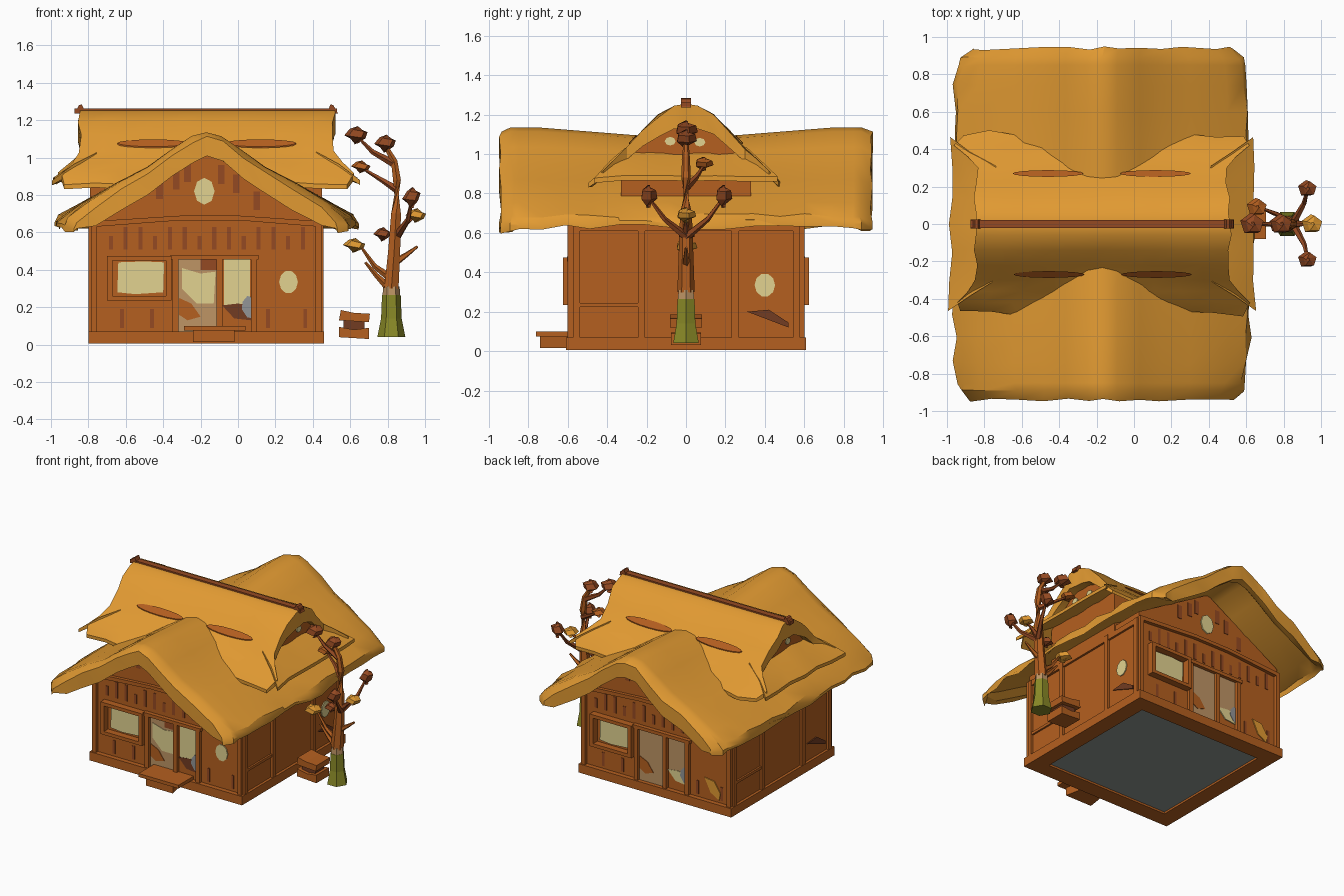
import bpy, bmesh, math, random
from mathutils import Vector

random.seed(4)
CX = -0.17  # centre line of the hut


def material(name, col):
    m = bpy.data.materials.new(name)
    m.diffuse_color = (*col, 1)
    return m


THATCH = material("golden_thatch", (0.76, 0.325, 0.032))
WOOD = material("warm_wood", (0.46, 0.115, 0.014))
BROWN = material("plank_brown", (0.30, 0.068, 0.016))
DARK = material("dark_wood", (0.17, 0.045, 0.016))
CREAM = material("cream_glow", (0.76, 0.65, 0.28))
TAN = material("tan_door", (0.52, 0.30, 0.13))
GREEN = material("moss_green", (0.25, 0.25, 0.02))
GREY = material("stone_grey", (0.29, 0.30, 0.31))
FLOOR = material("floor_grey", (0.27, 0.30, 0.275))


def mesh(name, verts, faces, mat, smooth=False):
    me = bpy.data.meshes.new(name)
    me.from_pydata([tuple(v) for v in verts], [], faces)
    bm = bmesh.new()
    bm.from_mesh(me)
    bmesh.ops.recalc_face_normals(bm, faces=bm.faces)
    bm.to_mesh(me)
    bm.free()
    me.materials.append(mat)
    ob = bpy.data.objects.new(name, me)
    bpy.context.collection.objects.link(ob)
    if smooth:
        bpy.ops.object.select_all(action='DESELECT')
        ob.select_set(True)
        bpy.context.view_layer.objects.active = ob
        bpy.ops.object.shade_smooth_by_angle(angle=math.radians(30))
    return ob


def prism(name, pts, axis, a, b, mat, s=1):
    """Extrude a 2D outline along an axis; s=-1 turns it half round the hut."""
    n = len(pts)
    place = {'x': lambda p, d: (d, p[0], p[1]), 'y': lambda p, d: (p[0], d, p[1]),
             'z': lambda p, d: (p[0], p[1], d)}[axis]
    v = [place(p, d) for d in (a, b) for p in pts]
    v = [(CX + s * (x - CX), s * y, z) for x, y, z in v]
    f = [tuple(range(n)), tuple(range(n, 2 * n))]
    f += [(i, (i + 1) % n, n + (i + 1) % n, n + i) for i in range(n)]
    return mesh(name, v, f, mat)


def rect(u0, u1, w0, w1):
    return [(u0, w0), (u1, w0), (u1, w1), (u0, w1)]


def oval(u, w, ru, rw, n=10):
    return [(u + ru * math.cos(k * math.tau / n), w + rw * math.sin(k * math.tau / n)) for k in range(n)]


def sheet(name, top, thick, mat):
    """Closed slab from a grid of top points and a thickness per point."""
    R, C = len(top), len(top[0])
    v = [Vector(p) for row in top for p in row]
    v += [Vector((p[0], p[1], p[2] - t)) for row, tr in zip(top, thick) for p, t in zip(row, tr)]
    N, f = R * C, []
    for i in range(R - 1):
        for j in range(C - 1):
            q = (i * C + j, i * C + j + 1, (i + 1) * C + j + 1, (i + 1) * C + j)
            f += [q, tuple(N + k for k in q)]
    rim = [j for j in range(C)] + [i * C + C - 1 for i in range(1, R)]
    rim += [(R - 1) * C + j for j in range(C - 2, -1, -1)] + [i * C for i in range(R - 2, 0, -1)]
    f += [(a, b, N + b, N + a) for a, b in zip(rim, rim[1:] + rim[:1])]
    return mesh(name, v, f, mat, True)


def lerp(tab, t):
    for (a, za), (b, zb) in zip(tab, tab[1:]):
        if t <= b:
            return za + (zb - za) * (t - a) / (b - a)
    return tab[-1][1]


def jit(a):
    return random.uniform(-a, a)


# Plinth, floor and walls
for s in (1, -1):
    prism("plinth_long_side", rect(-0.80, 0.46, 0.005, 0.07), 'y', -0.61, -0.49, WOOD, s)
    prism("plinth_short_side", rect(-0.49, 0.49, 0.005, 0.07), 'x', 0.34, 0.46, WOOD, s)
prism("floor", rect(-0.69, 0.35, -0.5, 0.5), 'z', 0.02, 0.03, FLOOR)
prism("walls", [(-0.78, 0.03), (0.44, 0.03), (0.44, 0.70), (CX, 1.055), (-0.78, 0.70)],
      'y', -0.575, 0.575, WOOD)
prism("upper_walls", [(-0.33, 0.62), (0.33, 0.62), (0.33, 0.95), (0.22, 1.06), (0.12, 1.13),
                      (0, 1.18), (-0.12, 1.13), (-0.22, 1.06), (-0.33, 0.95)],
      'x', CX - 0.62, CX + 0.62, WOOD)

W = -0.575  # front wall plane; the back repeats it turned half round
for s in (1, -1):
    # Posts and beams of the gable fronts
    for x, h in ((-0.77, 0.66), (-0.335, 0.47), (-0.10, 0.47), (0.085, 0.47), (0.43, 0.66)):
        prism("front_post", rect(x - 0.016, x + 0.016, 0.05, h), 'y', W - 0.025, W, WOOD, s)
    prism("door_beam", rect(-0.36, 0.11, 0.455, 0.48), 'y', W - 0.03, W, WOOD, s)
    prism("gable_beam", [(-0.77, 0.63), (-0.3, 0.665), (0, 0.665), (0.44, 0.63),
                         (0.44, 0.66), (0, 0.69), (-0.3, 0.69), (-0.77, 0.66)], 'y', W - 0.025, W, WOOD, s)
    # Framed window
    for r in (rect(-0.70, -0.355, 0.45, 0.475), rect(-0.70, -0.355, 0.235, 0.26),
              rect(-0.70, -0.67, 0.26, 0.45), rect(-0.385, -0.355, 0.26, 0.45)):
        prism("window_frame", r, 'y', W - 0.05, W, WOOD, s)
    prism("window_pane", [(-0.645, 0.28), (-0.55, 0.27), (-0.40, 0.28), (-0.395, 0.44), (-0.5, 0.445), (-0.64, 0.44)],
          'y', W - 0.008, W, CREAM, s)
    # Door panels with painted patches; the back ones are plainer
    prism("door", rect(-0.318, -0.116, 0.05, 0.455), 'y', W - 0.005, W, TAN, s)
    if s > 0:
        prism("door_light", [(-0.30, 0.41), (-0.30, 0.30), (-0.22, 0.22), (-0.13, 0.22), (-0.12, 0.39), (-0.2, 0.38)],
              'y', W - 0.008, W, CREAM)
        prism("door_top_patch", rect(-0.20, -0.116, 0.40, 0.455), 'y', W - 0.007, W, BROWN)
    prism("door_patch", [(-0.316, 0.25), (-0.25, 0.22), (-0.2, 0.15), (-0.27, 0.13), (-0.316, 0.16)],
          'y', W - 0.009, W, WOOD, s)
    prism("side_light", rect(-0.075, 0.065, 0.21, 0.455), 'y', W - 0.005, W, CREAM if s > 0 else TAN, s)
    prism("side_light_dark_patch", [(-0.085, 0.21), (-0.02, 0.14), (0.07, 0.13), (0.06, 0.21), (0.0, 0.22)],
          'y', W - 0.007, W, DARK if s > 0 else CREAM, s)
    prism("side_light_grey_patch", [(0.02, 0.19), (0.05, 0.145), (0.095, 0.14), (0.095, 0.25), (0.05, 0.26), (0.025, 0.23)],
          'y', W - 0.009, W, GREY, s)
    # Gable windows
    prism("gable_window", oval(-0.18, 0.82, 0.055, 0.072, 8), 'y', W - 0.008, W, CREAM, s)
    for y, z in ((0.07, 1.06), (-0.08, 1.065)):
        prism("upper_gable_window", oval(y, z, 0.028, 0.022, 8), 'x', CX + 0.62, CX + 0.627, CREAM, s)
    # Painted plank streaks
    for k in range(14):
        x = -0.68 + k * 0.079
        prism("plank_streak", rect(x - 0.011, x + 0.011, 0.51, 0.51 + 0.07 + 0.05 * (k % 3 > 0)),
              'y', W - 0.004, W, BROWN, s)
    for x, z in ((-0.42, 0.78), (-0.33, 0.83), (-0.27, 0.87), (-0.09, 0.86), (-0.01, 0.81), (0.1, 0.72)):
        prism("gable_streak", rect(x - 0.018, x + 0.018, z, z + 0.1), 'y', W - 0.004, W, BROWN, s)
    for x in (-0.62, -0.46, 0.16, 0.36):
        prism("low_streak", rect(x - 0.01, x + 0.01, 0.09, 0.19), 'y', W - 0.004, W, BROWN, s)
    # Side wall framing
    for y in (-0.555, -0.225, 0.25, 0.56):
        prism("side_post", rect(y - 0.018, y + 0.018, 0.05, 0.65), 'x', 0.43, 0.458, WOOD, s)
    prism("side_rail", rect(-0.54, -0.24, 0.225, 0.245), 'x', 0.43, 0.453, WOOD, s)
    prism("side_top_rail", rect(-0.56, 0.56, 0.61, 0.65), 'x', 0.43, 0.455, WOOD, s)
    prism("side_brace", [(0.31, 0.20), (0.52, 0.12), (0.52, 0.145), (0.42, 0.21)], 'x', 0.43, 0.448, DARK, s)

# Round windows, and the low golden patch on the back wall
prism("round_window", oval(0.27, 0.335, 0.05, 0.062), 'y', W - 0.007, W, CREAM)
prism("side_window", oval(0.40, 0.335, 0.052, 0.06), 'x', 0.44, 0.447, CREAM)
prism("back_patch", [(0.22, 0.23), (0.30, 0.22), (0.35, 0.14), (0.34, 0.09), (0.27, 0.13)], 'y', W - 0.007, W, THATCH, -1)

# Front step
prism("step_plate", rect(-0.29, 0.04, -0.76, -0.58), 'z', 0.075, 0.1, WOOD)
prism("step_base", [(-0.24, -0.74), (-0.02, -0.74), (-0.05, -0.6), (-0.22, -0.6)], 'z', 0.015, 0.075, WOOD)

# Lower thatch: ridge runs front to back, rounded corners, ragged eaves, thick lip at the gables
SLOPE = [(0, 1.135), (0.08, 1.115), (0.2, 1.035), (0.32, 0.95), (0.48, 0.87), (0.68, 0.755), (0.78, 0.685), (0.805, 0.65)]
ENDS = [(0, 1), (0.5, 0.985), (0.75, 0.975), (0.87, 0.955), (0.94, 0.87)]
THICK = [(0, 0.125), (0.4, 0.135), (0.66, 0.13), (0.805, 0.035)]
ts = [-t for t, _ in SLOPE[:0:-1]] + [t for t, _ in SLOPE]
ys = [0.94, 0.89, 0.85, 0.74, 0.6, 0.48, 0.34, 0.2, 0.08]
ys = [-y for y in ys] + ys[::-1]
top, thick = [], []
for y in ys:
    row, tr = [], []
    for t in ts:
        a, edge = abs(t), abs(t) > 0.7 or abs(y) > 0.9
        k = 1 - (1 - lerp(ENDS, abs(y))) * a / 0.8
        z = lerp(SLOPE, a) - max(0, 1 - a / 0.5) * 0.06 * max(0, 1 - abs(y) / 0.75)
        z -= 0.03 if abs(y) > 0.92 else 0
        e = 0.016 if edge else 0
        row.append((CX + t * k + jit(e), y + jit(e * 0.6), z + jit(e * 0.8)))
        tr.append(lerp(THICK, a) - 0.02 if abs(y) > 0.92 else lerp(THICK, a) * (1 if abs(y) > 0.86 else 0.6))
    top.append(row)
    thick.append(tr)
sheet("lower_thatch_roof", top, thick, THATCH)

# Upper thatch: ridge runs left to right, flaring at the eaves
UP = [(0, 1.255), (0.06, 1.245), (0.14, 1.195), (0.22, 1.115), (0.30, 1.03), (0.36, 0.975), (0.42, 0.92), (0.48, 0.865)]
LEN = [(0, 0.685), (0.14, 0.685), (0.22, 0.67), (0.30, 0.675), (0.36, 0.72), (0.42, 0.785), (0.48, 0.75)]
us = [-t for t, _ in UP[:0:-1]] + [t for t, _ in UP]
top = [[(CX + j / 5 * lerp(LEN, abs(u)) + jit(0.012), u + jit(0.022 if abs(u) > 0.45 else 0),
         lerp(UP, abs(u)) + (jit(0.01) if abs(u) > 0.1 else 0)) for j in range(-5, 6)] for u in us]
sheet("upper_thatch_roof", top, [[0.13 - 0.22 * abs(u)] * 11 for u in us], THATCH)
for s in (1, -1):
    # Hip skirt under each upper gable
    top = [[(CX + s * (x + jit(0.014)), v * w, z + jit(0.008)) for x, w, z in
            ((0.58, 0.31, 1.03), (0.70, 0.385, 0.96), (0.81, 0.465, 0.885))]
           for v in (-1, -0.66, -0.33, 0, 0.33, 0.66, 1)]
    sheet("hip_skirt", top, [[0.05, 0.045, 0.025]] * 7, THATCH)
    # Ridge tips and painted roof slits
    prism("ridge_tip", [(0.48, 1.25), (0.535, 1.235), (0.51, 1.28), (0.495, 1.285)], 'y', -0.025, 0.025, BROWN, s)
    for x in (-0.455, 0.12):
        pts = oval(x, -0.27, 0.19, 0.018, 16)
        n = len(pts)
        v = [(CX + s * (a - CX), s * b, lerp(UP, abs(b)) + dz) for dz in (0.016, 0.009) for a, b in pts]
        f = [tuple(range(n)), tuple(range(n, 2 * n))]
        mesh("roof_slit", v, f + [(i, (i + 1) % n, n + (i + 1) % n, n + i) for i in range(n)], WOOD)
prism("ridge_pole", rect(-0.022, 0.022, 1.235, 1.262), 'x', -0.875, 0.53, BROWN)


def limb(name, pts, radii, mat, n=6):
    """Tapering limb with flat sides along a path."""
    P, v = [Vector(p) for p in pts], []
    for i, (p, r) in enumerate(zip(P, radii)):
        q = (P[min(i + 1, len(P) - 1)] - P[max(i - 1, 0)]).to_track_quat('Z', 'Y')
        v += [p + q @ Vector((r * math.cos(k * math.tau / n), r * math.sin(k * math.tau / n), 0)) for k in range(n)]
    f = [tuple(range(n)), tuple(range(len(v) - n, len(v)))]
    f += [(i * n + k, i * n + (k + 1) % n, (i + 1) * n + (k + 1) % n, (i + 1) * n + k)
          for i in range(len(P) - 1) for k in range(n)]
    return mesh(name, v, f, mat)


# Tree: mossy foot, trunk bending over the roof, twigs and pods
limb("tree_foot", [(0.82, 0, 0.04), (0.82, 0, 0.14), (0.82, 0, 0.265)], (0.075, 0.055, 0.05), GREEN)
limb("tree_collar", [(0.82, 0, 0.265), (0.82, 0, 0.31)], (0.047, 0.044), TAN)
limb("tree_trunk", [(0.82, 0, 0.3), (0.835, 0, 0.5), (0.845, 0, 0.7), (0.85, 0, 0.88), (0.835, 0, 0.98), (0.79, 0, 1.06)],
     (0.044, 0.037, 0.03, 0.024, 0.02, 0.013), WOOD)
TWIGS = [((0.80, 0, 0.31), (0.74, 0, 0.37), (0.68, 0, 0.44)), ((0.84, 0, 0.44), (0.90, 0, 0.48), (0.96, 0, 0.525)),
         ((0.81, 0, 0.36), (0.73, 0, 0.42), (0.66, 0, 0.52)), ((0.85, 0, 0.6), (0.89, 0, 0.64), (0.94, 0, 0.68)),
         ((0.85, 0, 0.58), (0.91, -0.11, 0.67), (0.93, -0.19, 0.78)), ((0.85, 0, 0.58), (0.91, 0.11, 0.67), (0.93, 0.19, 0.78)),
         ((0.85, 0, 0.83), (0.77, 0.05, 0.88), (0.67, 0.09, 0.94)), ((0.83, 0, 0.97), (0.72, 0, 1.03), (0.65, 0, 1.10))]
for t in TWIGS:
    limb("twig", t, (0.022, 0.014, 0.007), BROWN if t[0][2] > 0.5 else WOOD, 5)
PODS = [((0.635, 0, 1.12), (0.06, 0.055, 0.045), BROWN), ((0.79, 0, 1.075), (0.055, 0.05, 0.045), BROWN),
        ((0.66, 0.09, 0.95), (0.05, 0.045, 0.03), WOOD), ((0.93, -0.19, 0.785), (0.045, 0.04, 0.055), BROWN),
        ((0.93, 0.19, 0.785), (0.045, 0.04, 0.055), BROWN), ((0.955, 0, 0.69), (0.052, 0.045, 0.035), THATCH),
        ((0.625, 0, 0.53), (0.058, 0.05, 0.035), THATCH), ((0.775, 0, 0.59), (0.045, 0.035, 0.035), BROWN)]
for c, r, m in PODS:
    x, y, z = c
    limb("pod", [(x, y, z - r[2]), (x - 0.01, y, z - r[2] * 0.2), (x + 0.01, y, z + r[2] * 0.55), (x, y, z + r[2])],
         (r[0] * 0.3, r[0], r[0] * 0.85, r[0] * 0.2), m, 5)

# Small plank bench beside the tree
prism("bench_seat", [(0.54, 0.13), (0.70, 0.12), (0.705, 0.165), (0.62, 0.17), (0.55, 0.185)], 'y', -0.08, 0.08, WOOD)
prism("bench_base", [(0.54, 0.04), (0.70, 0.03), (0.70, 0.09), (0.62, 0.08), (0.54, 0.095)], 'y', -0.075, 0.075, WOOD)
prism("bench_post", rect(0.565, 0.675, 0.07, 0.14), 'y', -0.05, 0.05, DARK)
